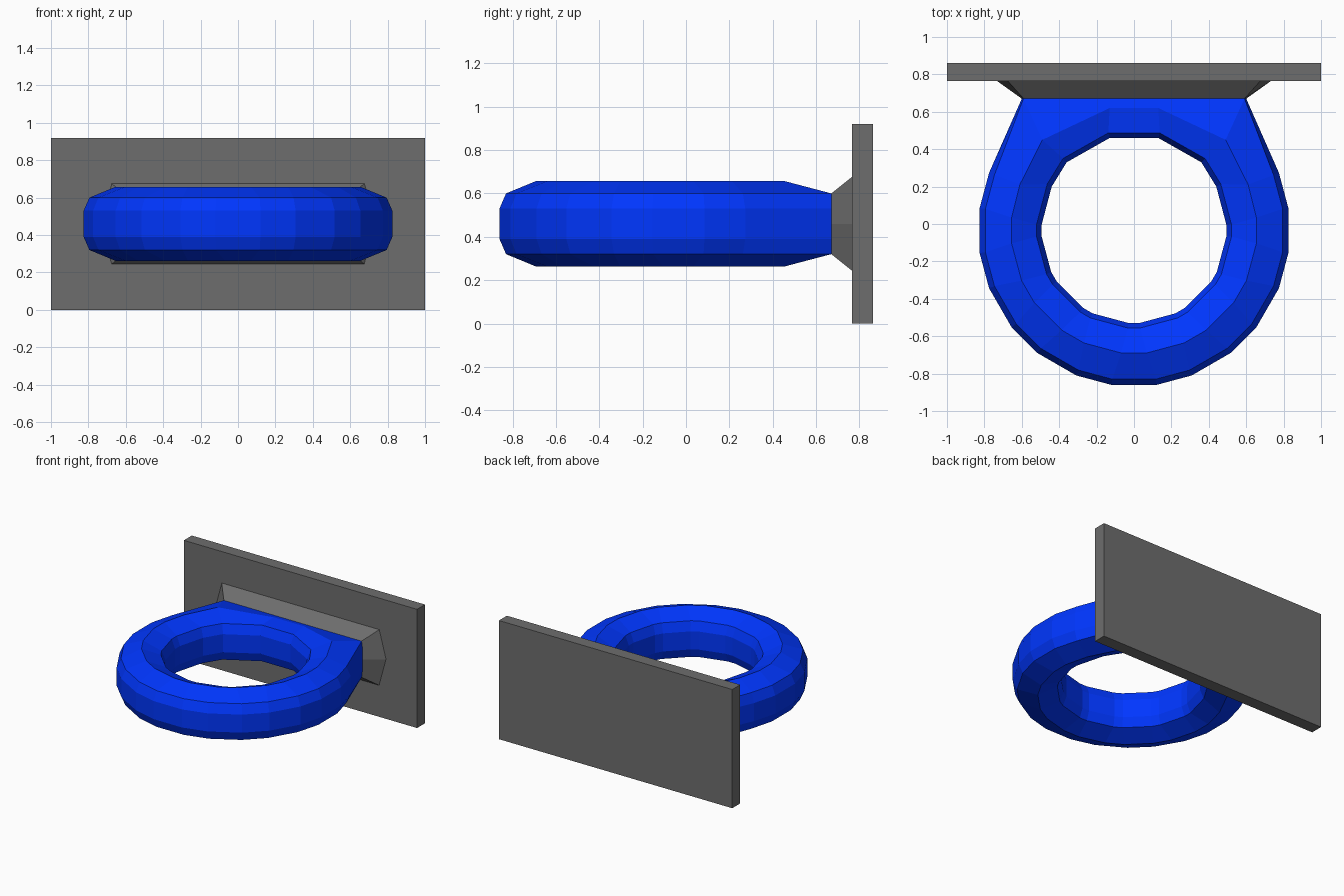
import bpy, bmesh
from math import sin, cos, radians

if "Cube" in bpy.data.objects:
    bpy.data.objects.remove(bpy.data.objects["Cube"])

MID = 0.46      # height of the horizontal symmetry plane
CY = -0.035     # y of the ring centre


def make_material(name, color):
    mat = bpy.data.materials.new(name)
    mat.diffuse_color = color
    mat.use_nodes = True
    mat.node_tree.nodes["Principled BSDF"].inputs["Base Color"].default_value = mat.diffuse_color
    return mat


blue = make_material("blue", (0.0, 0.037, 1.0, 1))
dark_grey = make_material("dark_grey", (0.155, 0.155, 0.155, 1))


def make_object(name, loops, closed, material):
    """Skin a list of equal-length vertex loops; cap the ends if not closed."""
    bm = bmesh.new()
    rows = [[bm.verts.new(p) for p in loop] for loop in loops]
    n = len(rows[0])
    for i in range(len(rows) if closed else len(rows) - 1):
        a, b = rows[i], rows[(i + 1) % len(rows)]
        for j in range(n):
            k = (j + 1) % n
            bm.faces.new((a[j], a[k], b[k], b[j]))
    if not closed:
        bm.faces.new(rows[0])
        bm.faces.new(rows[-1])
    bmesh.ops.recalc_face_normals(bm, faces=bm.faces)
    mesh = bpy.data.meshes.new(name)
    bm.to_mesh(mesh)
    bm.free()
    mesh.materials.append(material)
    obj = bpy.data.objects.new(name, mesh)
    bpy.context.collection.objects.link(obj)


def arc(radius, angles):
    """Points around the ring centre, angle measured from the front."""
    return [(radius * sin(radians(a)), CY - radius * cos(radians(a))) for a in angles]


def grow(p, f):
    return (p[0] * f, CY + (p[1] - CY) * f)


# Half outlines of the ring, front to back, ending in the flat mounting side
inner = arc(0.495, (3.5, 26.5, 33.5, 56.5, 63.5, 86.5, 93.5)) + [(0.44, 0.20), (0.36, 0.33), (0.13, 0.46)]
ridge = arc(0.658, (6, 24, 36, 54, 66, 84, 96, 112)) + [(0.49, 0.45), (0.13, 0.62)]
outer = arc(0.834, (8.3, 21.7, 38.3, 51.7, 68.3, 81.7, 98.3, 111.7)) + [(0.60, 0.67), (0.13, 0.67)]

# Ring: a ten-sided section at each station
half = []
for i, (p, r, o) in enumerate(zip(inner, ridge, outer)):
    p2 = grow(p, 1.055)
    o2 = grow(o, 0.963) if i < 8 else (o[0] * 0.985, o[1])
    top = 0.152 if i == 9 else 0.198
    upper = [(p, 0.07), (p2, 0.14), (r, top), (o2, 0.14), (o, 0.07)]
    section = upper + [(q, -h) for q, h in reversed(upper)]
    half.append([(q[0], q[1], MID + h) for q, h in section])
mirrored = [[(-x, y, z) for x, y, z in s] for s in reversed(half)]
make_object("ring_holder", half + mirrored, True, blue)


# Flared bracket between ring and plate
def hexagon(y, flat, tip, h):
    pts = [(-flat, h), (flat, h), (tip, 0), (flat, -h), (-flat, -h), (-tip, 0)]
    return [(x, y, MID + z) for x, z in pts]


make_object("bracket", [hexagon(0.67, 0.59, 0.60, 0.14), hexagon(0.77, 0.68, 0.74, 0.22)], False, dark_grey)


# Wall plate
def rectangle(y):
    return [(-1, y, 0), (1, y, 0), (1, y, 0.92), (-1, y, 0.92)]


make_object("wall_plate", [rectangle(0.765), rectangle(0.862)], False, dark_grey)
